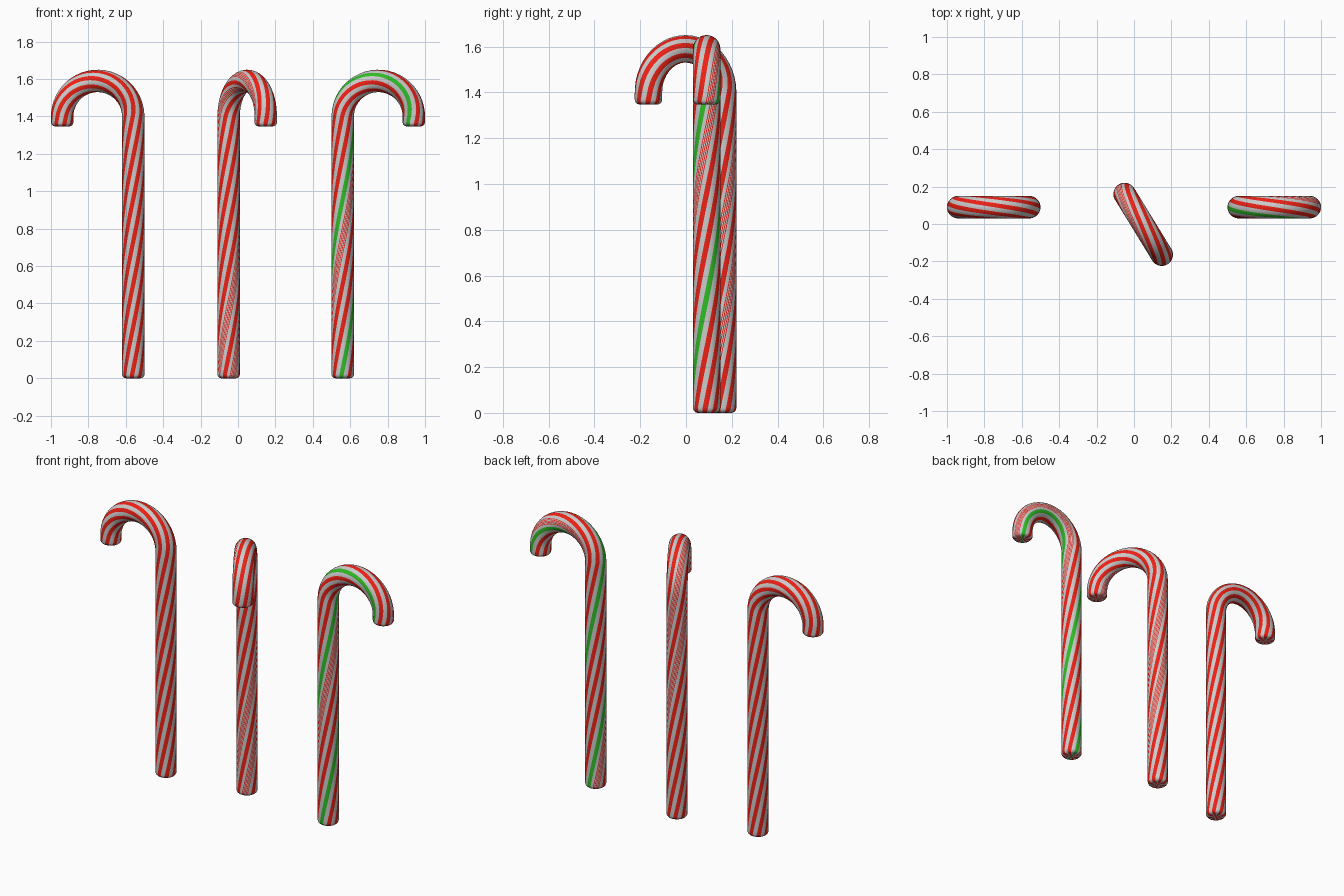
import bpy, bmesh
from math import pi, sin, cos, radians
from mathutils import Vector

if "Cube" in bpy.data.objects:
    bpy.data.objects.remove(bpy.data.objects["Cube"])

R, HOOK, STRAIGHT, TAIL = 0.06, 0.19, 1.40, 0.053   # tube radius, bend radius, shaft, tip length
LENGTH = STRAIGHT + pi * HOOK + TAIL
TWIST = radians(198)                                # stripe rotation per unit of length
SLOTS, SUB = 8, 12
SEG = SLOTS * SUB


def material(name, rgb):
    m = bpy.data.materials.new(name)
    m.diffuse_color = (*rgb, 1)
    m.use_nodes = True
    m.node_tree.nodes["Principled BSDF"].inputs["Base Color"].default_value = m.diffuse_color
    return m


MATS = [material("white_candy", (0.8, 0.8, 0.8)),
        material("red_candy", (0.85, 0.015, 0.008)),
        material("green_candy", (0.03, 0.5, 0.02))]


def frame(s, d):
    """Centre and in-plane normal of the cane path at length s, bending towards d."""
    up = Vector((0, 0, 1))
    if s <= STRAIGHT:
        return up * s, d
    a = (s - STRAIGHT) / HOOK
    if a <= pi:
        return d * HOOK * (1 - cos(a)) + up * (STRAIGHT + HOOK * sin(a)), d * cos(a) - up * sin(a)
    return d * 2 * HOOK + up * (STRAIGHT - (s - STRAIGHT - pi * HOOK)), -d


def stripe(j, greens, thins):
    """Material index of segment j: wide red, wide green or a group of thin red lines."""
    slot, k = divmod(j, SUB)
    if slot in thins:
        return 1 if k in (1, 3, 5, 7, 9) else 0
    if 3 <= k <= 8:
        return 2 if slot in greens else 1
    return 0


def cane(name, x, y, heading, greens=(), thins=()):
    d = Vector((cos(heading), sin(heading), 0))
    b = Vector((-d.y, d.x, 0))
    # stations along the path, with rounded ends
    bev = 0.022
    cap = [(bev * (1 - sin(t)), R - bev + bev * cos(t)) for t in (pi / 2 * (1 - i / 5) for i in range(6))]
    n = 84
    mid = [(bev + (LENGTH - 2 * bev) * i / n, R) for i in range(1, n)]
    stations = cap + mid + [(LENGTH - s, r) for s, r in reversed(cap)]
    bm = bmesh.new()
    rings = []
    for s, r in stations:
        c, nrm = frame(s, d)
        ring = []
        for j in range(SEG):
            t = 2 * pi * (j - SUB / 2) / SEG + TWIST * s - radians(10)
            ring.append(bm.verts.new(c + (nrm * cos(t) + b * sin(t)) * r))
        rings.append(ring)
    for lo, hi in zip(rings, rings[1:]):
        for j in range(SEG):
            k = (j + 1) % SEG
            f = bm.faces.new((lo[j], lo[k], hi[k], hi[j]))
            f.material_index = stripe(j, greens, thins)
    # end discs, stripes meeting in the middle
    for ring, s, flip in ((rings[0], 0, True), (rings[-1], LENGTH, False)):
        c = bm.verts.new(frame(s, d)[0])
        for j in range(SEG):
            tri = (ring[j], ring[(j + 1) % SEG], c)
            f = bm.faces.new(tri[::-1] if flip else tri)
            f.material_index = stripe(j, greens, thins)
    for f in bm.faces:
        f.smooth = True
    me = bpy.data.meshes.new(name)
    bm.to_mesh(me)
    bm.free()
    for m in MATS:
        me.materials.append(m)
    ob = bpy.data.objects.new(name, me)
    ob.location = (x, y, 0)
    bpy.context.collection.objects.link(ob)


# three canes: plain red, red with fine lines, red and green
cane("cane_left", -0.56, 0.09, pi)
cane("cane_middle", -0.05, 0.16, radians(-58.5), thins=(0, 6))
cane("cane_right", 0.56, 0.09, 0, greens=(2, 6), thins=(3,))
